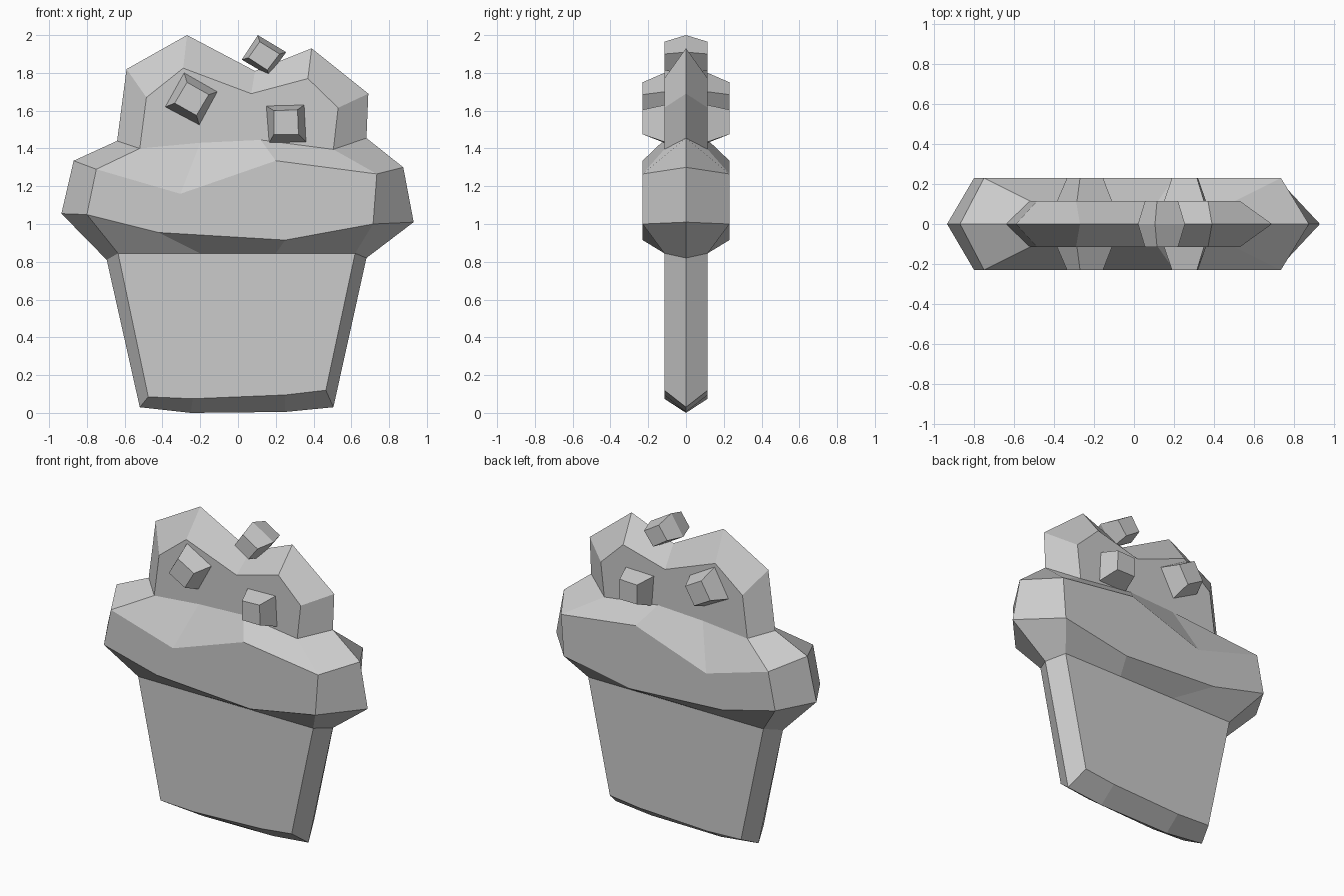
import bpy, bmesh

if "Cube" in bpy.data.objects:
    bpy.data.objects.remove(bpy.data.objects["Cube"])


def finish(name, bm):
    bmesh.ops.remove_doubles(bm, verts=bm.verts, dist=1e-5)
    bmesh.ops.recalc_face_normals(bm, faces=bm.faces)
    mesh = bpy.data.meshes.new(name)
    bm.to_mesh(mesh)
    bm.free()
    obj = bpy.data.objects.new(name, mesh)
    bpy.context.collection.objects.link(obj)
    return obj


def loft(name, sections):
    """Solid through (outline, y) sections running front to back."""
    bm = bmesh.new()
    rings = [[bm.verts.new((x, y, z)) for x, z in pts] for pts, y in sections]
    for a, b in zip(rings, rings[1:]):
        for i in range(len(a)):
            j = (i + 1) % len(a)
            bm.faces.new((a[i], a[j], b[j], b[i]))
    bm.faces.new(rings[0])
    bm.faces.new(rings[-1][::-1])
    return finish(name, bm)


def slab(name, rim, face, depth):
    """Plate with its widest outline on the centre plane."""
    return loft(name, [(face, -depth), (rim, 0), (face, depth)])


# Tapered cup
slab("cup",
     [(-.52, .03), (-.25, 0), (.25, .005), (.505, .03), (.68, .82), (-.695, .81)],
     [(-.475, .085), (-.24, .075), (.25, .095), (.465, .12), (.62, .845), (-.635, .845)],
     .115)

# Upper frosting with two lumps
slab("upper_frosting",
     [(-.64, 1.44), (-.59, 1.82), (-.27, 2), (.09, 1.81), (.39, 1.93), (.69, 1.69), (.68, 1.455)],
     [(-.52, 1.4), (-.485, 1.67), (-.29, 1.825), (.07, 1.69), (.37, 1.77), (.53, 1.615), (.505, 1.395)],
     .115)

# Lower frosting roll: rows run left to right, ends lie on the centre plane
rows = [
    (.115, [(-.695, .81), (-.635, .845), (-.2, .845), (.2, .845), (.62, .845), (.68, .82)]),
    (.23, [(-.935, 1.055), (-.8, 1.05), (-.42, .955), (.25, .915), (.715, 1), (.93, 1.01)]),
    (.23, [(-.87, 1.335), (-.75, 1.29), (-.305, 1.16), (.2, 1.335), (.735, 1.265), (.875, 1.3)]),
    (.115, [(-.64, 1.44), (-.52, 1.4), (-.2, 1.43), (.12, 1.445), (.505, 1.395), (.68, 1.455)]),
]
bm = bmesh.new()
for side in (-1, 1):
    grid = [[bm.verts.new((x, 0 if i in (0, 5) else side * y, z))
             for i, (x, z) in enumerate(pts)] for y, pts in rows]
    for a, b in zip(grid, grid[1:]):
        for i in range(5):
            bm.faces.new((a[i], a[i + 1], b[i + 1], b[i]))
finish("lower_frosting", bm)

# Sugar cubes: one on the crest, two poking through both sides
slab("crest_cube",
     [(.105, 2), (.255, 1.91), (.165, 1.785), (.02, 1.87)],
     [(.115, 1.965), (.22, 1.9), (.155, 1.815), (.055, 1.88)], .115)
cubes = {
    "left_cube": ([(-.285, 1.8), (-.11, 1.7), (-.205, 1.525), (-.385, 1.62)],
                  [(-.27, 1.75), (-.155, 1.685), (-.22, 1.575), (-.335, 1.64)]),
    "right_cube": ([(.15, 1.625), (.35, 1.63), (.36, 1.435), (.165, 1.43)],
                   [(.19, 1.6), (.315, 1.605), (.32, 1.475), (.19, 1.475)]),
}
for name, (base, tip) in cubes.items():
    loft(name, [(tip, -.23), (base, -.115), (base, .115), (tip, .23)])
